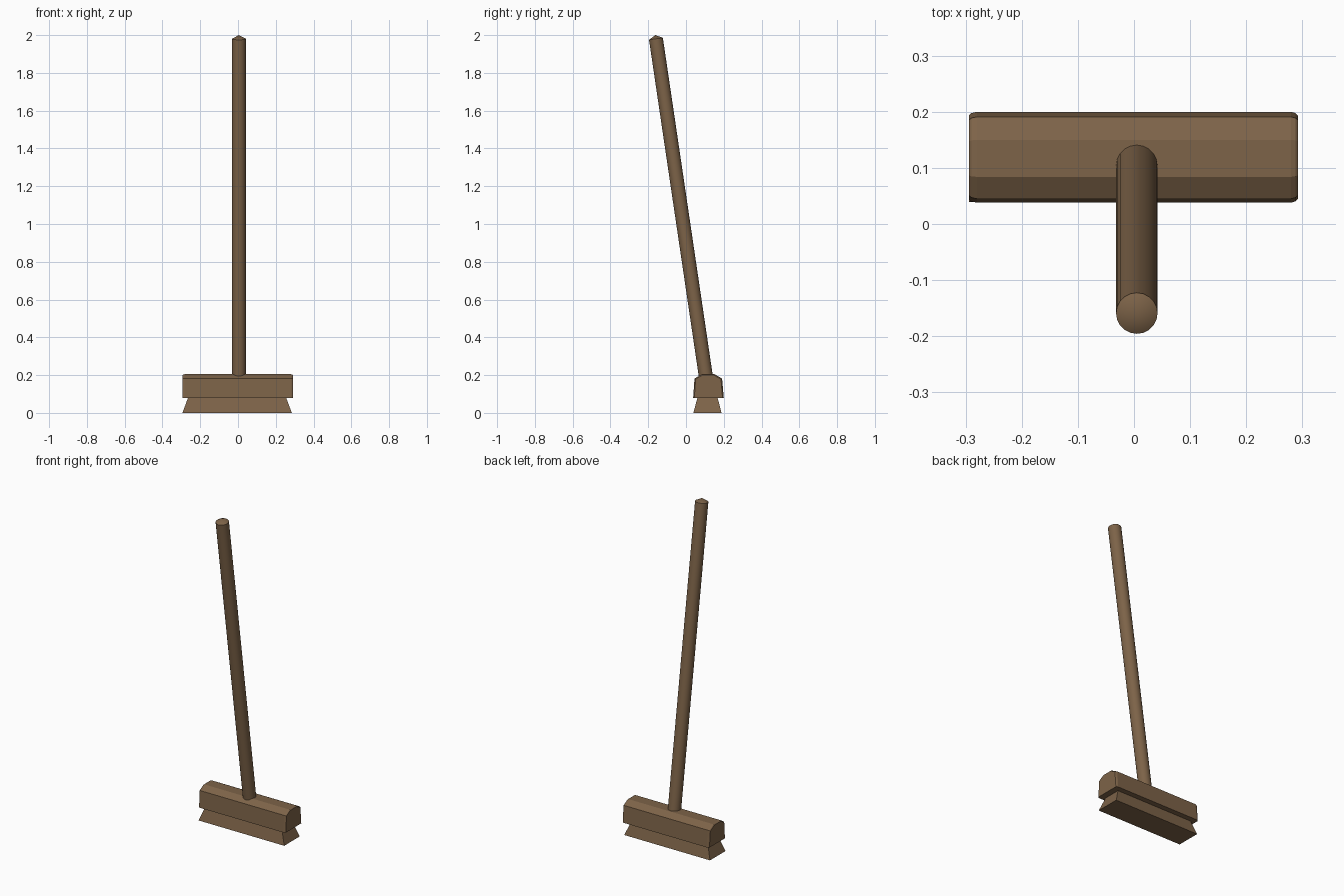
import bpy, bmesh, math
from mathutils import Vector

if "Cube" in bpy.data.objects:
    bpy.data.objects.remove(bpy.data.objects["Cube"])

wood = bpy.data.materials.new("brown_wood")
wood.diffuse_color = (0.205, 0.125, 0.065, 1)
wood.use_nodes = True
wood.node_tree.nodes["Principled BSDF"].inputs["Base Color"].default_value = wood.diffuse_color


def finish(name, bm):
    bmesh.ops.recalc_face_normals(bm, faces=bm.faces[:])
    me = bpy.data.meshes.new(name)
    bm.to_mesh(me)
    bm.free()
    me.materials.append(wood)
    ob = bpy.data.objects.new(name, me)
    bpy.context.collection.objects.link(ob)
    return ob


def loft(bm, rings):
    """Skin a list of vertex rings and close both ends."""
    rings = [[bm.verts.new(p) for p in r] for r in rings]
    n = len(rings[0])
    for a, b in zip(rings, rings[1:]):
        for i in range(n):
            j = (i + 1) % n
            bm.faces.new((a[i], a[j], b[j], b[i]))
    return rings


# Head block: chamfered profile swept along x, ends slightly rounded in
profile = [(0.038, 0.08), (0.2, 0.08), (0.191, 0.182), (0.15, 0.205),
           (0.084, 0.205), (0.045, 0.182)]
cy, cz = 0.118, 0.14
rings = []
for x, s in ((-0.294, 0.92), (-0.290, 0.97), (-0.280, 1),
             (0.280, 1), (0.288, 0.97), (0.292, 0.92)):
    rings.append([(x, cy + (y - cy) * s,
                   z if z < 0.1 else cz + (z - cz) * s) for y, z in profile])
bm = bmesh.new()
r = loft(bm, rings)
bm.faces.new(r[0])
bm.faces.new(r[-1])
finish("broom_head", bm)

# Bristle block: flares outward towards the floor
bm = bmesh.new()


def rect(x0, x1, y0, y1, z):
    return [(x0, y0, z), (x1, y0, z), (x1, y1, z), (x0, y1, z)]


r = loft(bm, [rect(-0.294, 0.285, 0.039, 0.188, 0),
              rect(-0.263, 0.253, 0.062, 0.166, 0.085)])
bm.faces.new(r[0])
bm.faces.new(r[-1])
finish("bristles", bm)

# Handle: leaning round pole with shallow pointed ends
bottom = Vector((0.005, 0.107, 0.18))
tip = Vector((0.005, -0.162, 2.0))
axis = (tip - bottom).normalized()
side = Vector((1, 0, 0))
up = axis.cross(side)
N, R, CAP = 20, 0.037, 0.02


def circle(c):
    return [c + R * (math.cos(t) * side + math.sin(t) * up)
            for t in (2 * math.pi * i / N for i in range(N))]


bm = bmesh.new()
r = loft(bm, [circle(bottom + axis * CAP * 0.5), circle(tip - axis * CAP)])
for ring, apex in ((r[0], bottom), (r[1], tip)):
    v = bm.verts.new(apex)
    for i in range(N):
        bm.faces.new((ring[i], ring[(i + 1) % N], v))
handle = finish("handle", bm)
bpy.ops.object.select_all(action='DESELECT')
handle.select_set(True)
bpy.context.view_layer.objects.active = handle
bpy.ops.object.shade_smooth_by_angle(angle=math.radians(25))
